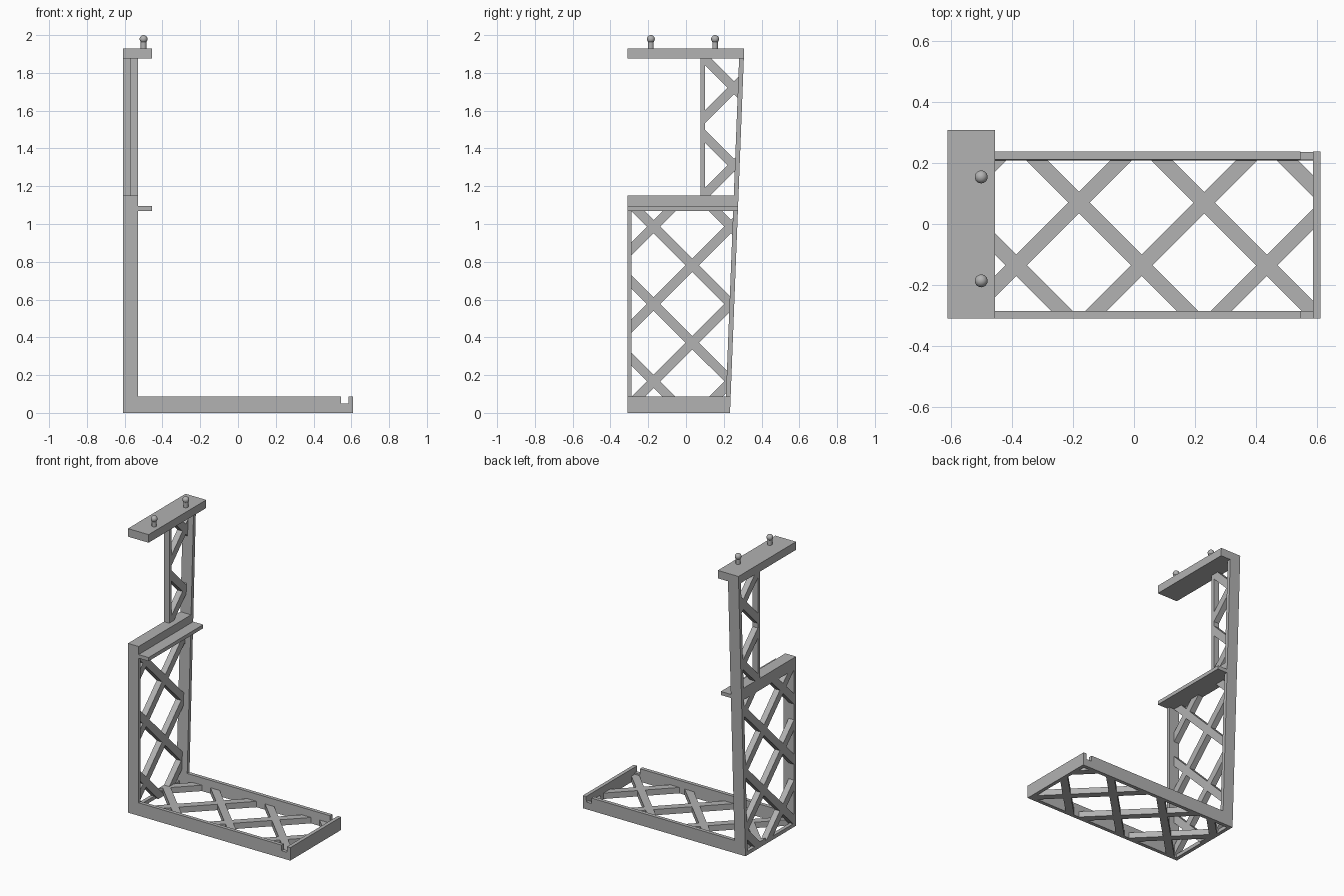
import bpy, bmesh
from mathutils import Vector

if "Cube" in bpy.data.objects:
    bpy.data.objects.remove(bpy.data.objects["Cube"])

grey = bpy.data.materials.new("mid_grey")
grey.use_nodes = True
GREY = (0.445, 0.445, 0.445, 1)
grey.diffuse_color = GREY
grey.node_tree.nodes["Principled BSDF"].inputs["Base Color"].default_value = GREY

# Main dimensions
LEFT, WALL, LEDGE, END = -0.61, -0.53, -0.455, 0.61
FRONT, BACK, LEAN = -0.31, 0.233, 0.039
RAIL, THIN, BASE_H = 0.025, 0.04, 0.088
SHELF, SHELF_TOP, PLATE, PLATE_TOP = 1.07, 1.15, 1.875, 1.93
PITCH, HALF_BAR = 0.41, 0.035


def finish(name, bm):
    bmesh.ops.recalc_face_normals(bm, faces=bm.faces)
    mesh = bpy.data.meshes.new(name)
    bm.to_mesh(mesh)
    bm.free()
    mesh.materials.append(grey)
    obj = bpy.data.objects.new(name, mesh)
    bpy.context.collection.objects.link(obj)
    return obj


def thicken(bm, axis, depth):
    out = bmesh.ops.extrude_face_region(bm, geom=bm.faces[:])
    verts = [g for g in out["geom"] if isinstance(g, bmesh.types.BMVert)]
    bmesh.ops.translate(bm, verts=verts, vec=[depth if i == axis else 0 for i in range(3)])


def flat_face(axis, points, start):
    bm = bmesh.new()
    verts = []
    for p in points:
        co = list(p)
        co.insert(axis, start)
        verts.append(bm.verts.new(co))
    bm.faces.new(verts)
    return bm


def prism(name, axis, points, start, end):
    """Extruded profile; everything on the back side follows the leaning back."""
    bm = flat_face(axis, points, start)
    thicken(bm, axis, end - start)
    for v in bm.verts:
        if v.co.y > 0.2:
            v.co.y += LEAN * v.co.z
    return finish(name, bm)


def box(name, x0, x1, y0, y1, z0, z1):
    return prism(name, 1, [(x0, z0), (x1, z0), (x1, z1), (x0, z1)], y0, y1)


def lattice(name, axis, window, start, sum0, diff0):
    """Criss-cross bars: slice the window along bar edges, drop the open cells."""
    bm = flat_face(axis, window, start)
    for sign, offset in ((1, sum0), (-1, diff0)):
        normal = [sign, 1]
        normal.insert(axis, 0)
        for k in range(-5, 6):
            for side in (-HALF_BAR, HALF_BAR):
                point = [0, offset + k * PITCH + side]
                point.insert(axis, 0)
                bmesh.ops.bisect_plane(bm, geom=bm.verts[:] + bm.edges[:] + bm.faces[:],
                                       plane_co=Vector(point), plane_no=Vector(normal))

    def in_bar(value, offset):
        return abs((value - offset + PITCH / 2) % PITCH - PITCH / 2) < HALF_BAR

    holes = []
    for f in bm.faces:
        c = list(f.calc_center_median())
        c.pop(axis)
        if not (in_bar(c[1] + c[0], sum0) or in_bar(c[1] - c[0], diff0)):
            holes.append(f)
    bmesh.ops.delete(bm, geom=holes, context="FACES")
    thicken(bm, axis, THIN)
    return finish(name, bm)


def inner_back(z):
    return BACK - RAIL + LEAN * z


# Base frame: notched side rails, end bar and corner bar
rail = [(LEFT, 0), (END, 0), (END, BASE_H), (0.585, BASE_H), (0.585, 0.05),
        (0.545, 0.05), (0.545, BASE_H), (LEFT, BASE_H)]
prism("base_front_rail", 1, rail, FRONT, FRONT + RAIL)
prism("base_back_rail", 1, rail, BACK - RAIL, BACK)
box("base_end_bar", 0.585, END, FRONT, BACK, 0, BASE_H)
box("base_corner_bar", LEFT, LEFT + RAIL, FRONT, BACK, 0, RAIL)
in_front = FRONT + RAIL
lattice("base_lattice", 2, [(LEFT, in_front), (0.585, in_front),
                            (0.585, inner_back(0)), (LEFT, inner_back(0))], 0, -0.11, -0.16)

# Lower wall with its shelf and ledge
box("wall_front_post", LEFT, WALL, FRONT, FRONT + 0.022, 0, SHELF)
box("back_post", LEFT, WALL, BACK - RAIL, BACK, 0, PLATE)
box("shelf", LEFT, WALL, FRONT, BACK, SHELF, SHELF_TOP)
box("shelf_ledge", WALL, LEDGE, FRONT, BACK, SHELF, SHELF + RAIL)
lattice("wall_lattice", 0, [(FRONT + 0.022, 0), (inner_back(0), 0),
                            (inner_back(SHELF), SHELF), (FRONT + 0.022, SHELF)], LEFT, 0.405, 0.338)

# Upper column and top plate
box("column_front_post", LEFT, LEFT + THIN, 0.076, 0.1, SHELF_TOP, PLATE)
lattice("column_lattice", 0, [(0.1, SHELF_TOP), (inner_back(SHELF_TOP), SHELF_TOP),
                              (inner_back(PLATE), PLATE), (0.1, PLATE)], LEFT, 1.975, 1.467)
box("top_plate", LEFT, LEDGE, FRONT, BACK, PLATE, PLATE_TOP)

# Ball-headed pins
for label, y in (("front", -0.186), ("back", 0.154)):
    bpy.ops.mesh.primitive_cylinder_add(vertices=24, radius=0.015, depth=0.05,
                                        location=(-0.5, y, PLATE_TOP + 0.025))
    stem = bpy.context.object
    stem.name = label + "_pin_stem"
    bpy.ops.object.shade_smooth_by_angle()
    bpy.ops.mesh.primitive_uv_sphere_add(segments=24, ring_count=12, radius=0.021,
                                         location=(-0.5, y, 1.979))
    ball = bpy.context.object
    ball.name = label + "_pin_ball"
    bpy.ops.object.shade_smooth_by_angle()
    for part in (stem, ball):
        part.data.materials.append(grey)
